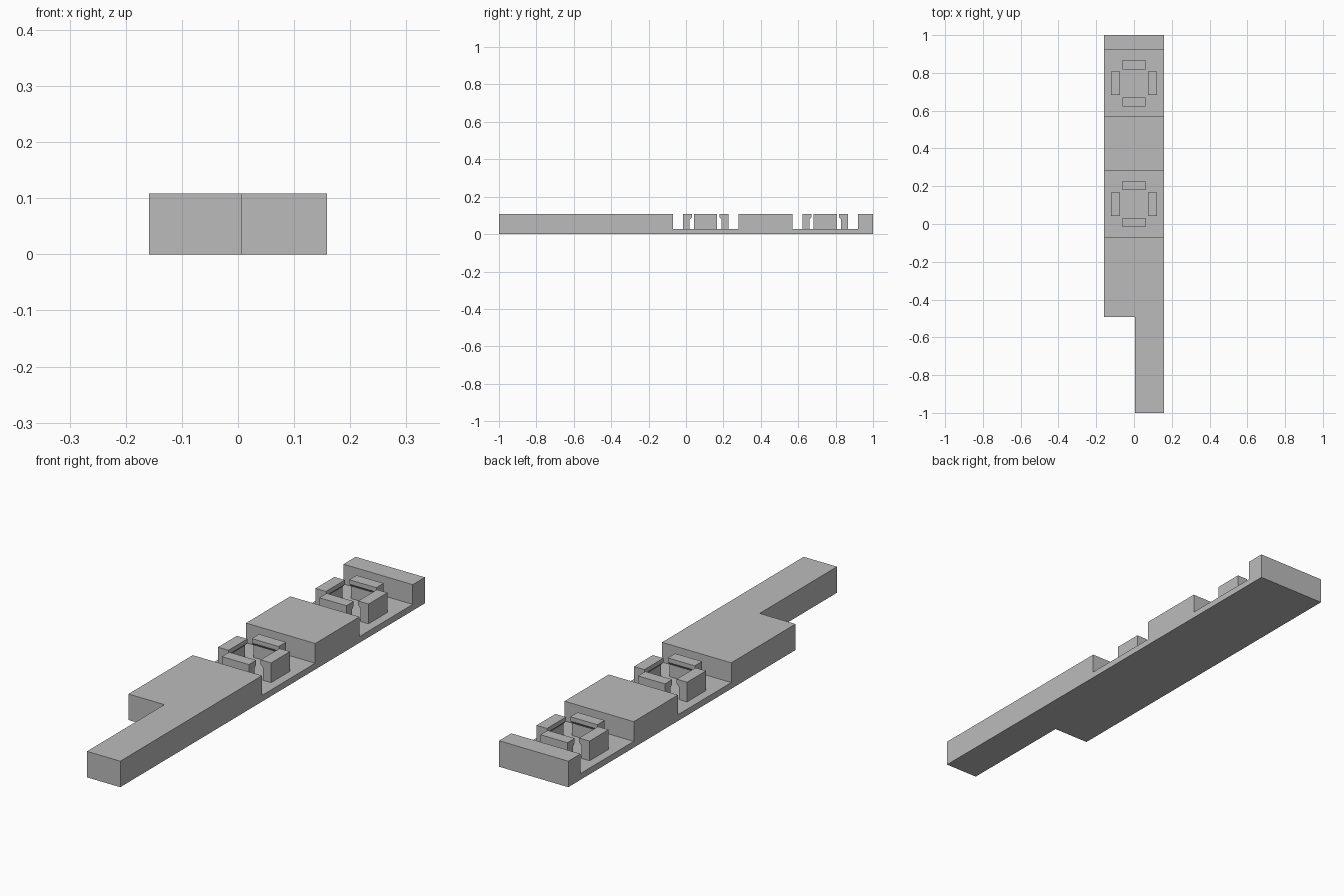
import bpy
import bmesh
from mathutils import Matrix, Vector

cube = bpy.data.objects.get("Cube")
if cube:
    bpy.data.objects.remove(cube, do_unlink=True)

HALF_W, HEIGHT, FLOOR = 0.159, 0.108, 0.026
POCKETS = (0.105, 0.745)
POCKET_HALF = 0.175

grey = bpy.data.materials.new("plain grey")
grey.use_nodes = True
grey.diffuse_color = (0.5, 0.5, 0.5, 1)
grey.node_tree.nodes["Principled BSDF"].inputs["Base Color"].default_value = (0.5, 0.5, 0.5, 1)


def extrude_profile(name, profile, x0, x1, matrix=Matrix()):
    """Extrude a (y, z) outline along x and place it."""
    bm = bmesh.new()
    face = bm.faces.new([bm.verts.new((x0, y, z)) for y, z in profile])
    side = bmesh.ops.extrude_face_region(bm, geom=[face])["geom"]
    verts = [v for v in side if isinstance(v, bmesh.types.BMVert)]
    bmesh.ops.translate(bm, vec=Vector((x1 - x0, 0, 0)), verts=verts)
    bmesh.ops.transform(bm, matrix=matrix, verts=bm.verts)
    bmesh.ops.recalc_face_normals(bm, faces=bm.faces)
    mesh = bpy.data.meshes.new(name)
    bm.to_mesh(mesh)
    bm.free()
    mesh.materials.append(grey)
    obj = bpy.data.objects.new(name, mesh)
    bpy.context.collection.objects.link(obj)
    return obj


# Body: long bar with open cross pockets
outline = [(1, 0), (-1, 0), (-1, HEIGHT)]
for y in POCKETS:
    a, b = y - POCKET_HALF, y + POCKET_HALF
    outline += [(a, HEIGHT), (a, FLOOR), (b, FLOOR), (b, HEIGHT)]
outline.append((1, HEIGHT))
body = extrude_profile("body", outline, -HALF_W, HALF_W)

# Notch that leaves a narrow arm at the front
notch = extrude_profile("notch_cutter", [(-1.1, -0.1), (-0.492, -0.1), (-0.492, 0.2), (-1.1, 0.2)],
                        -0.3, 0.006)
notch.hide_render = True
cut = body.modifiers.new("notch", "BOOLEAN")
cut.operation = "DIFFERENCE"
cut.solver = "EXACT"
cut.object = notch
bpy.context.view_layer.objects.active = body
bpy.ops.object.modifier_apply(modifier=cut.name)
bpy.data.objects.remove(notch, do_unlink=True)

# Snap clips: four hooked posts around each pocket centre, lips facing inward
hook = [(-0.122, FLOOR), (-0.085, FLOOR), (-0.085, 0.078), (-0.074, 0.09),
        (-0.074, HEIGHT), (-0.122, HEIGHT)]
for pocket, y in zip(("front", "rear"), POCKETS):
    for i, side in enumerate(("front", "left", "back", "right")):
        place = Matrix.Translation((0, y, 0)) @ Matrix.Rotation(i * 1.5707963, 4, "Z")
        extrude_profile(f"{pocket}_pocket_{side}_clip", hook, -0.062, 0.062, place)
